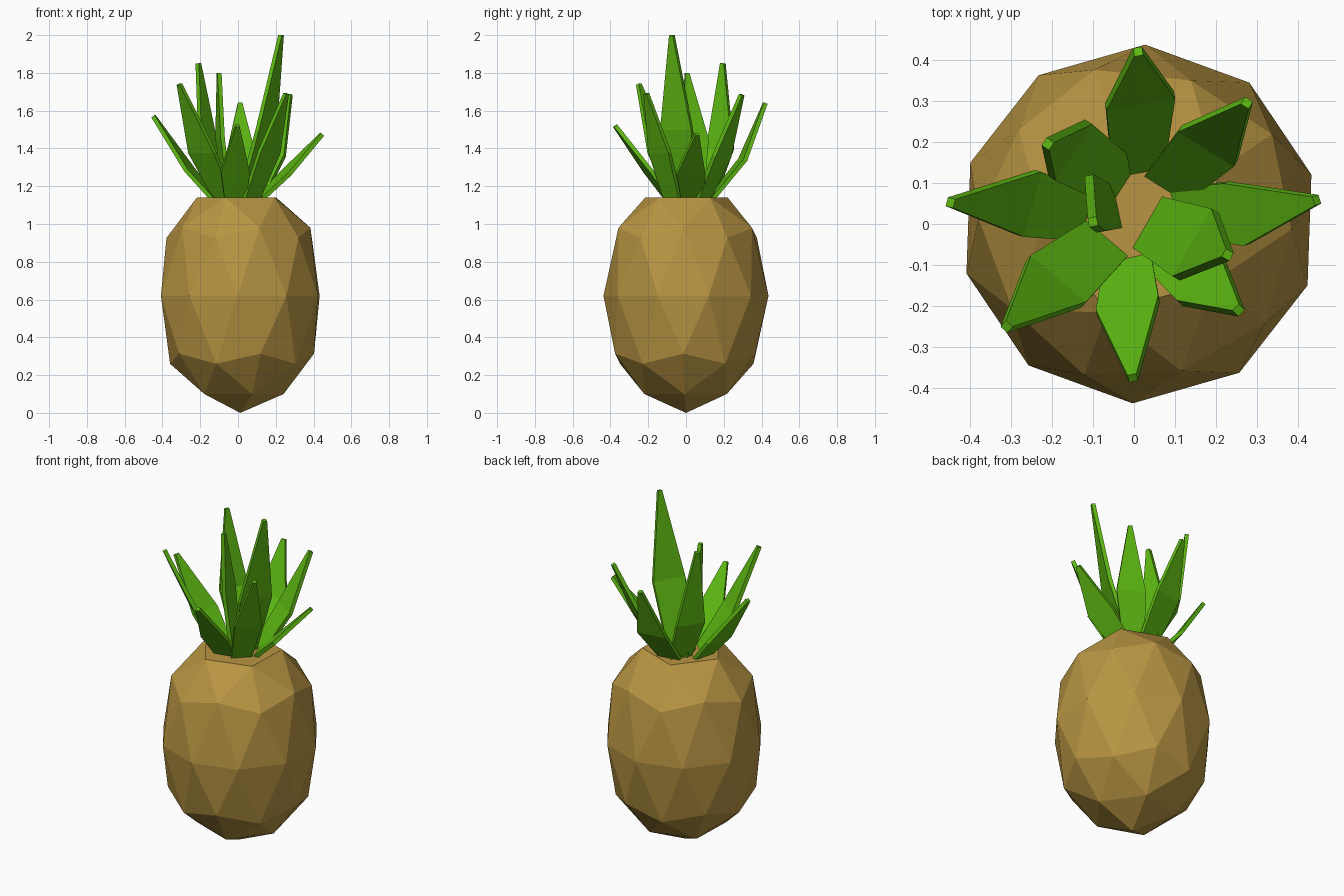
import bpy, bmesh
from math import radians, cos, sin
from mathutils import Vector

if "Cube" in bpy.data.objects:
    bpy.data.objects.remove(bpy.data.objects["Cube"])


def material(name, rgb):
    m = bpy.data.materials.new(name)
    m.diffuse_color = (*rgb, 1)
    m.use_nodes = True
    m.node_tree.nodes["Principled BSDF"].inputs["Base Color"].default_value = m.diffuse_color
    return m


rind = material("rind", (0.48, 0.30, 0.055))
green = material("leaf_green", (0.11, 0.48, 0.006))


def finish(bm, name, mat):
    bmesh.ops.recalc_face_normals(bm, faces=bm.faces)
    mesh = bpy.data.meshes.new(name)
    bm.to_mesh(mesh)
    bm.free()
    mesh.materials.append(mat)
    obj = bpy.data.objects.new(name, mesh)
    bpy.context.collection.objects.link(obj)
    return obj


# Fruit body: stretched icosphere with a flat top and blunt bottom
bm = bmesh.new()
bmesh.ops.create_icosphere(bm, subdivisions=2, radius=1)
for v in bm.verts:
    z = v.co.z
    if z > 0.8:
        height = 1.14
    elif z < -0.95:
        height = 0.0
    elif z < -0.8:
        height = 0.10
    else:
        height = 0.62 + 0.685 * z
    v.co = (v.co.x * 0.437, v.co.y * 0.437, height)
body = finish(bm, "fruit_body", rind)
body.location.x = 0.012
body.rotation_euler.z = radians(178)


# Leaf: two-segment bent blade with thickness
def leaf(name, base, mid, tip, facing, half_width):
    a = radians(facing)
    side = Vector((-sin(a), cos(a), 0))
    bm = bmesh.new()
    rows = []
    for p, w in ((base, half_width * 0.75), (mid, half_width), (tip, 0.011)):
        p = Vector(p)
        rows.append((bm.verts.new(p - side * w), bm.verts.new(p + side * w)))
    for (l0, r0), (l1, r1) in zip(rows, rows[1:]):
        bm.faces.new((l0, r0, r1, l1))
    obj = finish(bm, name, green)
    mod = obj.modifiers.new("thickness", "SOLIDIFY")
    mod.thickness = 0.022
    mod.offset = 0
    return obj


# Crown: base xy, middle, tip, facing angle, half width
crown = [
    ((0.01, 0.13), (0.015, 0.30, 1.34), (0.01, 0.42, 1.64), 100, 0.085),
    ((0.08, 0.09), (0.18, 0.19, 1.36), (0.275, 0.295, 1.685), 58, 0.08),
    ((0.11, 0.03), (0.25, 0.025, 1.265), (0.445, 0.058, 1.475), 18, 0.08),
    ((0.07, -0.07), (0.165, -0.14, 1.38), (0.255, -0.21, 1.69), -45, 0.075),
    ((0.04, 0.0), (0.15, -0.05, 1.5), (0.228, -0.075, 2.0), -30, 0.095),
    ((-0.015, -0.09), (-0.015, -0.2, 1.28), (-0.003, -0.375, 1.52), 283, 0.078),
    ((-0.07, -0.04), (-0.19, -0.14, 1.38), (-0.31, -0.25, 1.74), 230, 0.088),
    ((-0.12, 0.02), (-0.255, 0.05, 1.285), (-0.447, 0.052, 1.57), 165, 0.082),
    ((-0.03, 0.10), (-0.155, 0.18, 1.4), (-0.21, 0.195, 1.85), 147, 0.082),
    ((-0.05, 0.04), (-0.095, 0.05, 1.45), (-0.10, 0.005, 1.80), 192, 0.07),
]
for i, (base, mid, tip, facing, w) in enumerate(crown):
    leaf(f"crown_leaf_{i + 1}", (*base, 1.13), mid, tip, facing, w)
